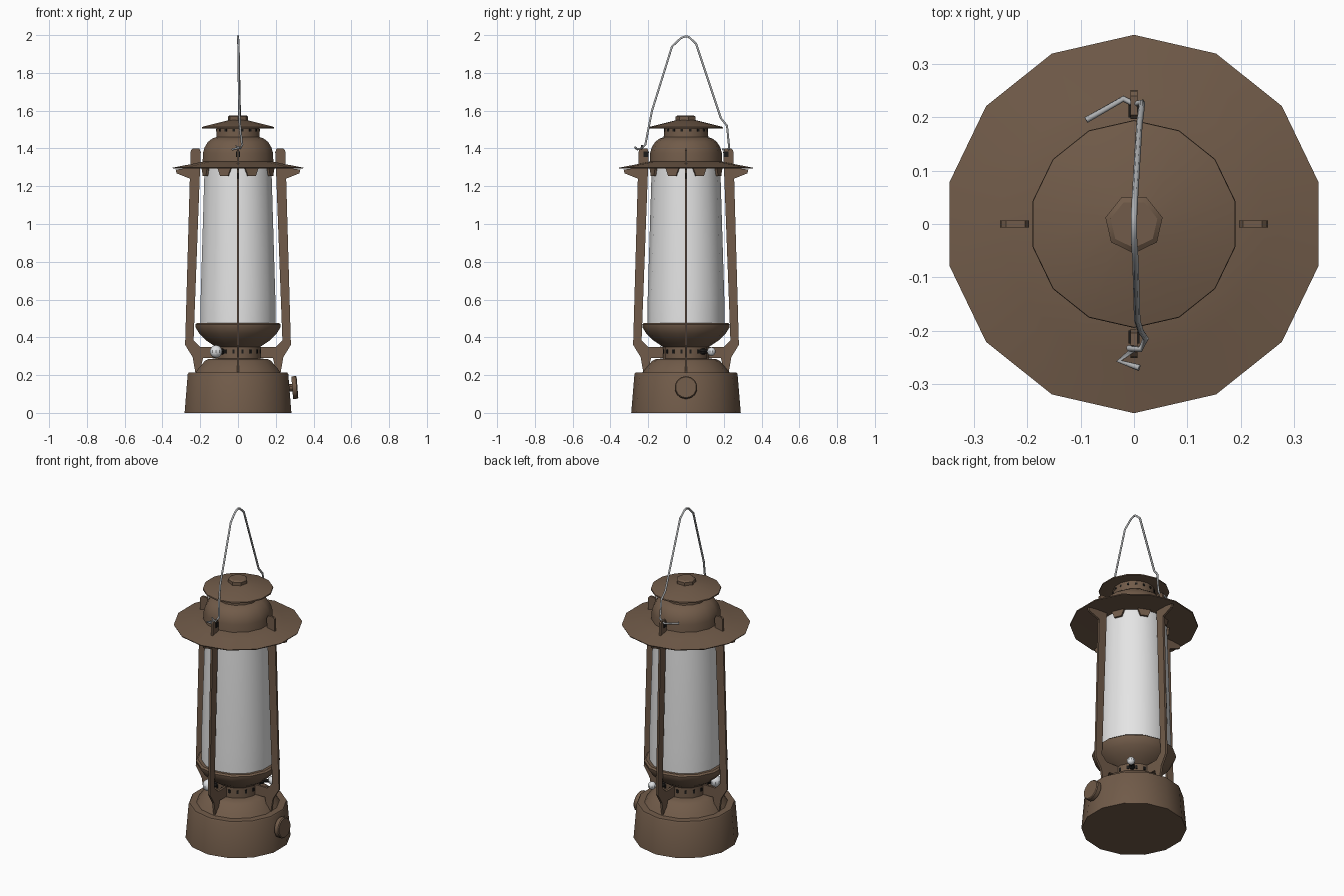
import bpy, bmesh, math
from mathutils import Vector, Matrix

if "Cube" in bpy.data.objects:
    bpy.data.objects.remove(bpy.data.objects["Cube"])


def material(name, rgb):
    m = bpy.data.materials.new(name)
    m.diffuse_color = (*rgb, 1)
    m.use_nodes = True
    m.node_tree.nodes["Principled BSDF"].inputs["Base Color"].default_value = m.diffuse_color
    return m


BROWN = material("brown metal", (0.165, 0.105, 0.067))
GLASS = material("frosted glass", (0.78, 0.78, 0.78))
STEEL = material("steel wire", (0.42, 0.43, 0.44))
BLACK = material("black parts", (0.012, 0.011, 0.01))
WHITE = material("pale knob", (0.72, 0.74, 0.76))


def finish(bm, name, mat, smooth=True):
    bmesh.ops.recalc_face_normals(bm, faces=bm.faces)
    me = bpy.data.meshes.new(name)
    bm.to_mesh(me)
    bm.free()
    me.materials.append(mat)
    ob = bpy.data.objects.new(name, me)
    bpy.context.collection.objects.link(ob)
    if smooth:
        bpy.ops.object.select_all(action='DESELECT')
        ob.select_set(True)
        bpy.context.view_layer.objects.active = ob
        bpy.ops.object.shade_smooth_by_angle(angle=math.radians(32))
    return ob


def lathe(name, profile, mat, sides=14, matrix=None, turn=0.0):
    """Spin (radius, height) points round z, closing both ends."""
    bm = bmesh.new()
    rings = []
    for r, z in profile:
        rings.append([bm.verts.new((r * math.sin(turn + 2 * math.pi * i / sides),
                                    r * math.cos(turn + 2 * math.pi * i / sides), z))
                      for i in range(sides)])
    for a, b in zip(rings, rings[1:]):
        for i in range(sides):
            j = (i + 1) % sides
            bm.faces.new((a[i], a[j], b[j], b[i]))
    bm.faces.new(rings[0])
    bm.faces.new(rings[-1])
    if matrix:
        bm.transform(matrix)
    return finish(bm, name, mat)


def plate(name, outline, thick, mat, angle):
    """Flat (radius, height) outline extruded and turned round z."""
    bm = bmesh.new()
    f = bm.faces.new([bm.verts.new((r, -thick / 2, z)) for r, z in outline])
    new = bmesh.ops.extrude_face_region(bm, geom=[f])["geom"]
    bmesh.ops.translate(bm, vec=(0, thick, 0),
                        verts=[v for v in new if isinstance(v, bmesh.types.BMVert)])
    bm.transform(Matrix.Rotation(angle, 4, 'Z'))
    return finish(bm, name, mat, False)


def box(name, size, radius, z, angle, mat):
    bm = bmesh.new()
    bmesh.ops.create_cube(bm, size=1)
    bm.transform(Matrix.Rotation(angle, 4, 'Z') @ Matrix.Translation((radius, 0, z))
                 @ Matrix.Diagonal((*size, 1)))
    return finish(bm, name, mat, False)


def wire(name, points, radius, mat):
    cu = bpy.data.curves.new(name, 'CURVE')
    cu.dimensions = '3D'
    cu.bevel_depth = radius
    cu.bevel_resolution = 1
    cu.use_fill_caps = True
    sp = cu.splines.new('POLY')
    sp.points.add(len(points) - 1)
    for p, co in zip(sp.points, points):
        p.co = (*co, 1)
    cu.materials.append(mat)
    ob = bpy.data.objects.new(name, cu)
    bpy.context.collection.objects.link(ob)
    bpy.ops.object.select_all(action='DESELECT')
    ob.select_set(True)
    bpy.context.view_layer.objects.active = ob
    bpy.ops.object.convert(target='MESH')


def along(direction, origin):
    """Matrix that points local z along a direction."""
    return Matrix.Translation(origin) @ Vector(direction).to_track_quat('Z', 'Y').to_matrix().to_4x4()


# Fuel tank with shoulder
lathe("fuel_tank", [(0.29, 0), (0.273, 0.205), (0.268, 0.213), (0.23, 0.214), (0.215, 0.235),
                    (0.18, 0.275), (0.16, 0.285), (0.118, 0.288)], BROWN)
# Burner neck and flared cup
lathe("burner_cup", [(0.122, 0.28), (0.122, 0.35), (0.14, 0.362), (0.175, 0.385), (0.21, 0.42),
                     (0.23, 0.452), (0.232, 0.468), (0.222, 0.476), (0.19, 0.474)], BROWN)
# Frosted glass chimney
lathe("glass_chimney", [(0.203, 0.472), (0.203, 0.6), (0.183, 1.25), (0.18, 1.30)], GLASS)
# Wide brim
lathe("brim", [(0.17, 1.298), (0.353, 1.293), (0.355, 1.298), (0.25, 1.318), (0.19, 1.33)], BROWN)
# Hood, cap and top button
lathe("hood", [(0.193, 1.31), (0.19, 1.375), (0.182, 1.405), (0.163, 1.435), (0.14, 1.452),
               (0.118, 1.46), (0.116, 1.52)], BROWN)
lathe("chimney_cap", [(0.11, 1.517), (0.185, 1.505), (0.195, 1.507), (0.194, 1.514),
                      (0.183, 1.517), (0.05, 1.55)], BROWN)
lathe("top_button", [(0.055, 1.54), (0.055, 1.568), (0.045, 1.575)], BROWN, 7, turn=math.pi)

# Four flat frame arms with feet and brim brackets
ARM = [(0.25, 1.39), (0.24, 1.4), (0.205, 1.4), (0.197, 1.38), (0.203, 1.24), (0.235, 0.385),
       (0.2, 0.35), (0.11, 0.35), (0.11, 0.29), (0.185, 0.29), (0.205, 0.208), (0.225, 0.208),
       (0.24, 0.295), (0.28, 0.36), (0.255, 1.24), (0.325, 1.268), (0.33, 1.288), (0.252, 1.298)]
for i in range(4):
    plate("frame_arm", ARM, 0.013, BROWN, i * math.pi / 2)

# Tabs holding the glass under the brim
for i in range(8):
    bm = bmesh.new()
    bmesh.ops.create_cube(bm, size=1)
    for v in bm.verts:
        w = 0.075 if v.co.z > 0 else 0.045
        v.co = (0.187 + v.co.x * 0.012, v.co.y * w, 1.275 + v.co.z * 0.04)
    bm.transform(Matrix.Rotation(math.pi / 8 + i * math.pi / 4, 4, 'Z'))
    finish(bm, "glass_tab", BROWN, False)

# Small dark vents round the neck and under the cap
for i in range(16):
    a = (i + 0.5) * math.pi / 8
    box("neck_vent", (0.008, 0.012, 0.02), 0.12, 0.325, a, BLACK)
    box("cap_vent", (0.008, 0.012, 0.012), 0.114, 1.497, a, BLACK)

# Filler cap on the right side
fill = along((1, 0, 0.08), (0.26, 0, 0.131))
lathe("filler_stem", [(0.02, 0), (0.02, 0.04)], BROWN, 10, fill)
lathe("filler_cap", [(0.06, 0.027), (0.06, 0.05), (0.055, 0.055)], BROWN, 14, fill)

# Two opposite knobs on dark shafts at the neck
for s, r, d in ((-1, 0.034, 0.165), (1, 0.023, 0.19)):
    out = Vector((s, s, 0)).normalized()
    lathe("knob_shaft", [(0.017, 0), (0.017, 0.02), (0.01, 0.03), (0.01, d - 0.115)],
          BLACK, 8, along(out, out * 0.115 + Vector((0, 0, 0.325))))
    bm = bmesh.new()
    bmesh.ops.create_uvsphere(bm, u_segments=10, v_segments=7, radius=r)
    bm.transform(Matrix.Translation(out * d + Vector((0, 0, 0.325))))
    finish(bm, "wick_knob" if s < 0 else "latch_knob", WHITE)

# Bent wire carrying handle with curled ends
wire("wire_handle", [
    (0.01, -0.27, 1.405), (-0.028, -0.257, 1.395), (0.0, -0.235, 1.4), (-0.01, -0.233, 1.415),
    (0.012, -0.235, 1.40), (0.022, -0.215, 1.42), (0.012, -0.2, 1.50), (0.006, -0.18, 1.60),
    (0.003, -0.074, 1.94), (0.0, -0.026, 1.985), (0.0, 0, 1.994), (0.0, 0.015, 1.99),
    (0.002, 0.053, 1.955), (0.01, 0.185, 1.56), (0.014, 0.217, 1.52), (0.015, 0.228, 1.41),
    (0.0, 0.225, 1.39), (-0.02, 0.235, 1.39), (-0.09, 0.195, 1.395)], 0.006, STEEL)
# Dark eyelets where the handle meets the arms
for s in (-1, 1):
    box("handle_eyelet", (0.025, 0.02, 0.03), 0.212, 1.37, s * math.pi / 2, BLACK)
